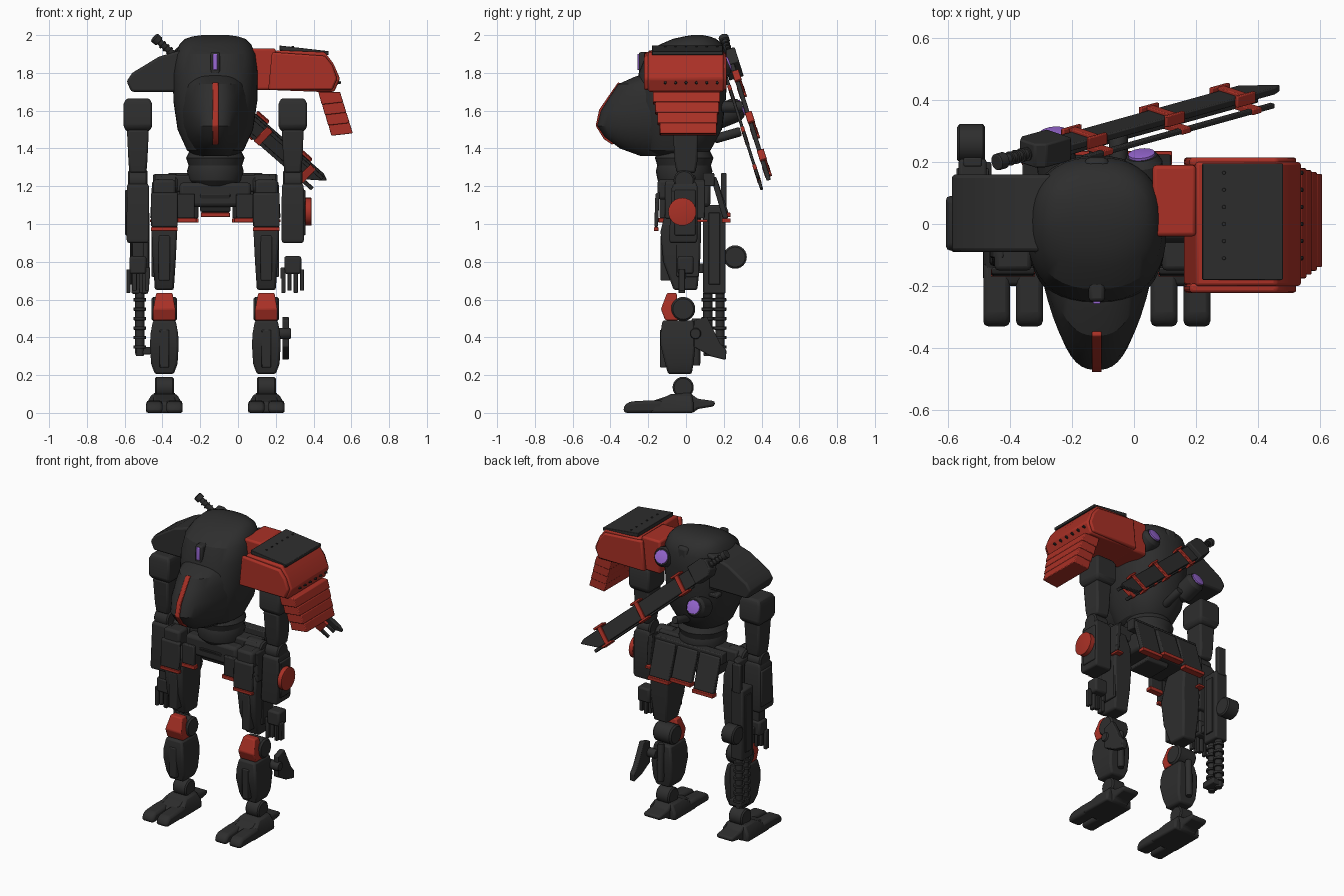
import bpy, bmesh, math
from mathutils import Vector, Matrix

CX = -0.12  # symmetry plane of the body


def material(name, col):
    m = bpy.data.materials.new(name)
    m.diffuse_color = (*col, 1)
    return m


DARK = material("charcoal", (0.027, 0.027, 0.027))
RED = material("armour_red", (0.40, 0.03, 0.019))
PURPLE = material("lens_purple", (0.32, 0.14, 0.66))


def finish(name, bm, mat, bevel=0.0, M=None):
    bmesh.ops.recalc_face_normals(bm, faces=bm.faces)
    me = bpy.data.meshes.new(name)
    bm.to_mesh(me)
    bm.free()
    o = bpy.data.objects.new(name, me)
    bpy.context.collection.objects.link(o)
    me.materials.append(mat)
    if M:
        o.matrix_world = M
    if bevel:
        b = o.modifiers.new("bevel", 'BEVEL')
        b.width, b.segments, b.limit_method = bevel, 2, 'ANGLE'
    return o


def loft(name, rings, mat, bevel=0.0, M=None):
    bm = bmesh.new()
    vs = [[bm.verts.new(p) for p in r] for r in rings]
    n = len(vs[0])
    for a, b in zip(vs, vs[1:]):
        for i in range(n):
            bm.faces.new((a[i], a[(i + 1) % n], b[(i + 1) % n], b[i]))
    bm.faces.new(vs[0])
    bm.faces.new(vs[-1])
    return finish(name, bm, mat, bevel, M)


def tower(name, cx, rows, mat=DARK, bevel=0.008):
    """Stacked rectangles: (z, half width, y front, y back)."""
    return loft(name, [[(cx - h, a, z), (cx + h, a, z), (cx + h, b, z), (cx - h, b, z)]
                       for z, h, a, b in rows], mat, bevel)


def box(name, x, y, z, mat=DARK, bevel=0.006, M=None):
    return loft(name, [[(x[0], y[0], k), (x[1], y[0], k), (x[1], y[1], k), (x[0], y[1], k)]
                       for k in z], mat, bevel, M)


def prism(name, axis, pts, lo, hi, mat=DARK, bevel=0.006, M=None):
    put = {'x': lambda p, k: (k, *p), 'y': lambda p, k: (p[0], k, p[1]), 'z': lambda p, k: (*p, k)}[axis]
    return loft(name, [[put(p, k) for p in pts] for k in (lo, hi)], mat, bevel, M)


def turned(name, a, b, profile, mat=DARK, n=24):
    """Lathe along a->b, profile of (fraction, radius)."""
    a, b = Vector(a), Vector(b)
    q = (b - a).to_track_quat('Z', 'Y').to_matrix().to_4x4()
    L = (b - a).length
    rings = [[(r * math.cos(i * math.tau / n), r * math.sin(i * math.tau / n), t * L) for i in range(n)]
             for t, r in profile]
    return loft(name, rings, mat, 0, Matrix.Translation(a) @ q)


def rod(name, a, b, r, mat=DARK, n=24):
    return turned(name, a, b, [(0, r * .85), (.08, r), (.92, r), (1, r * .85)], mat, n)


# Torso shell
def oval(z, w, yf, yb, n=40):
    c, h = (yf + yb) / 2, (yb - yf) / 2
    sp = lambda v: math.copysign(abs(v) ** .85, v)
    return [(CX + w * sp(math.cos(i * math.tau / n)), c + h * sp(math.sin(i * math.tau / n)), z) for i in range(n)]


loft("torso", [oval(*r) for r in (
    (1.35, .09, -.14, .08), (1.39, .15, -.22, .13), (1.5, .2, -.26, .19), (1.65, .222, -.27, .21),
    (1.8, .225, -.25, .22), (1.9, .213, -.21, .215), (1.95, .19, -.14, .195), (1.98, .16, -.07, .16),
    (1.993, .12, -.01, .125), (2.0, .07, .03, .09))], DARK)


# Pointed canopy
def bow(z, w, yf, yb, n=24):
    return [(CX + w * t, yf + (yb - yf) * abs(t) ** 2.7, z) for t in [2 * i / n - 1 for i in range(n + 1)]]


loft("canopy", [bow(*r) for r in (
    (1.36, .08, -.24, -.1), (1.40, .135, -.35, -.05), (1.46, .175, -.43, -.02), (1.52, .2, -.47, 0),
    (1.6, .212, -.45, 0), (1.68, .21, -.4, 0), (1.74, .2, -.36, 0), (1.78, .18, -.27, 0), (1.795, .14, -.22, 0))],
    DARK)
prism("canopy_stripe", 'x', [(-.36, 1.75), (-.46, 1.605), (-.478, 1.52), (-.435, 1.45), (-.39, 1.42), (-.36, 1.45),
                             (-.40, 1.6), (-.33, 1.74)], CX - .016, CX + .016, RED, .004)
box("brow_sensor", (CX - .026, CX + .026), (-.25, -.16), (1.79, 1.91), DARK, .012)
box("brow_lens", (CX - .012, CX + .012), (-.258, -.24), (1.815, 1.9), PURPLE, .004)
box("dorsal_ridge", (CX - .04, CX + .04), (.11, .215), (1.78, 1.95), DARK, .02)
for i in range(3):
    box("back_vent", (-.34, -.24), (.1, .155), (1.64 + i * .05, 1.665 + i * .05))

# Rear thrusters
for x, y, z in ((.025, .22, 1.85), (-.26, .29, 1.615)):
    d = Vector((-.1, .92, .37)).normalized()
    p = Vector((x, y, z))
    turned("thruster", p - d * .16, p, [(0, .045), (.2, .064), (.85, .064), (1, .05)])
    rod("thruster_lens", p - d * .01, p + d * .01, .043, PURPLE)
rod("back_nozzle", (CX, .15, 1.45), (CX, .29, 1.49), .025)

# Dark shoulder pad
prism("dark_shoulder", 'y', [(-.59, 1.755), (-.565, 1.70), (-.28, 1.70), (-.26, 1.93), (-.34, 1.91), (-.42, 1.885),
                             (-.56, 1.80)], -.09, .16, DARK, .012)

# Red shoulder pad
box("red_shoulder_link", (.06, .2), (-.04, .19), (1.71, 1.93), RED, .012)
prism("red_shoulder", 'y', [(.16, 1.71), (.2, 1.92), (.46, 1.91), (.505, 1.85), (.54, 1.77), (.51, 1.70),
                            (.42, 1.70)], -.2, .2, RED, .01)
for y in (-.222, .185):
    prism("red_shoulder_rim", 'y', [(.16, 1.71), (.18, 1.91), (.46, 1.89), (.5, 1.84), (.525, 1.77), (.5, 1.71)],
          y, y + .03, RED, .01)
prism("shoulder_top_plate", 'y', [(.22, 1.92), (.22, 1.945), (.48, 1.915), (.48, 1.895)], -.18, .195, DARK, .003)
for i in range(6):
    y = -.11 + i * .055
    rod("side_bolt", (.52, y, 1.745), (.545, y, 1.75), .007, DARK, 8)
    rod("top_bolt", (.29, y, 1.93), (.29, y, 1.942), .006, DARK, 8)
for i in range(4):  # overlapping lower plates
    x, z, k = .425 + i * .017, 1.70 - i * .055, i * .012
    prism("shoulder_lame", 'y', [(x, z), (x + .115, z), (x + .132, z - .055), (x + .018, z - .068)],
          -.175 + k, .18 - k * .5, RED, .005)

# Waist and hips
turned("waist", (CX, -.01, 1.2), (CX, -.01, 1.4),
       [(0, .11), (.15, .14), (.4, .15), (.55, .142), (.75, .155), (1, .13)])
box("hip_block", (CX - .19, CX + .19), (-.12, .13), (1.09, 1.22), DARK, .02)
box("hip_bar", (CX - .29, CX + .29), (-.05, .05), (1.17, 1.26), DARK, .012)
prism("crotch", 'x', [(-.13, 1.16), (.12, 1.16), (.08, 1.065), (-.09, 1.065)], CX - .08, CX + .08)
for k in (-1, 0, 1):
    x = CX + k * .165
    zz = 1.03 if k else 1.06
    prism("rear_skirt", 'x', [(.13, 1.25), (.16, 1.25), (.225, zz), (.195, zz)], x - .075, x + .075)
    box("rear_skirt_edge", (x - .077, x + .077), (.19, .236), (zz - .023, zz), RED, .003)
box("rear_belt", (CX - .25, CX + .25), (.09, .15), (1.2, 1.27))

# Legs and arms, both sides
for s in (-1, 1):
    def X(d):
        return CX + s * d

    def span(a, b):
        return sorted((X(a), X(b)))
    L, A = X(.27), X(.41)

    # legs
    rod("hip_joint", (X(.2), -.01, 1.21), (X(.33), -.01, 1.21), .056)
    tower("thigh", L, [(.65, .05, -.065, .06), (.8, .06, -.12, .075), (.96, .068, -.135, .08),
                       (1.1, .06, -.1, .08), (1.2, .045, -.05, .05)], DARK, .012)
    box("thigh_ridge", (L - .03, L + .03), (-.135, -.06), (.7, .94))
    box("thigh_side_box", span(.32, .338), (-.05, .07), (.72, .98))
    prism("front_skirt", 'x', [(-.14, 1.17), (-.162, 1.16), (-.168, .985), (-.148, .985)], L - .07, L + .07)
    box("skirt_mount", (L - .06, L + .06), (-.15, -.03), (1.13, 1.235), DARK, .015)
    box("front_skirt_edge", (L - .071, L + .071), (-.17, -.146), (.963, .983), RED, .003)
    prism("side_skirt", 'y', [(X(.3), 1.24), (X(.335), 1.22), (X(.345), 1.03), (X(.32), 1.03)], -.11, .1)
    box("inner_skirt", span(.11, .2), (-.14, -.11), (1.03, 1.16))
    box("inner_skirt_edge", span(.1, .2), (-.145, -.105), (1.008, 1.032), RED, .003)
    box("thigh_trim", span(.3, .346), (.05, .115), (1.01, 1.025), RED, .003)
    rod("knee_joint", (L - .068, -.015, .55), (L + .068, -.015, .55), .064)
    tower("knee_plate", L, [(.49, .06, -.11, -.04), (.55, .059, -.133, -.04), (.635, .043, -.1, -.05)], RED, .007)
    tower("shin", L, [(.205, .05, -.095, .03), (.26, .07, -.11, .04), (.36, .076, -.135, .05),
                      (.42, .073, -.135, .05), (.49, .06, -.125, .04)], DARK, .012)
    box("shin_ridge", (L - .025, L + .025), (-.138, -.08), (.24, .44))
    rod("calf_piston", (L, .055, .25), (L, .05, .5), .022)
    rod("ankle", (L - .05, -.015, .135), (L + .05, -.015, .135), .056)
    prism("foot", 'x', [(-.2, .0), (-.2, .055), (-.07, .1), (.02, .108), (.06, .075), (.155, .062), (.15, .035),
                        (.06, .02), (.04, 0)], L - .06, L + .06, DARK, .012)
    tower("foot_sides", L, [(0, .098, -.19, .04), (.05, .095, -.17, .04), (.1, .065, -.08, .03)], DARK, .012)
    for k in (-1, 1):
        prism("toe", 'x', [(-.33, 0), (-.33, .035), (-.30, .06), (-.2, .066), (-.12, .065), (-.12, 0)],
              L + k * .053 - .043, L + k * .053 + .043, DARK, .016)

    # arms
    tower("shoulder_joint", A, [(1.49, .06, -.06, .07), (1.515, .076, -.085, .09), (1.635, .076, -.085, .09),
                                (1.665, .062, -.07, .075)], DARK, .012)
    tower("upper_arm", A, [(1.27, .045, -.05, .05), (1.33, .05, -.06, .06), (1.5, .058, -.07, .065)], DARK, .012)
    rod("elbow", (A - .052, -.01, 1.23), (A + .052, -.01, 1.23), .056)
    tower("forearm", A, [(.9, .055, -.085, .055), (.92, .06, -.09, .06), (1.2, .058, -.075, .06),
                         (1.225, .045, -.05, .05)])
    box("forearm_guard", span(.455, .478), (-.06, .05), (.94, 1.18))
    if s < 0:
        box("wrist", (A - .03, A + .03), (-.04, .03), (.8, .91))
    box("palm", (A - .045, A + .045), (-.045, .04), (.735, .83), DARK, .012)
    for i in range(4):
        x = A - .05 + i * .033
        box("finger", (x - .011, x + .011), (-.04, -.005), (.635 + .012 * (i % 2), .76), DARK, .004)
    box("thumb", span(.345, .37), (-.04, .0), (.71, .77), DARK, .005)

# Round forearm shield and calf fin on one side
rod("forearm_disc", (.355, -.02, 1.065), (.39, -.02, 1.065), .074, RED)
prism("calf_fin", 'x', [(.04, .49), (.11, .51), (.18, .37), (.215, .33), (.21, .28), (.13, .30), (.04, .35)],
      .235, .27)
rod("fin_mount", (.18, .05, .42), (.28, .05, .42), .03)

# Rifle carried beside the other arm
box("rifle_body", (-.565, -.475), (.09, .21), (.63, 1.1), DARK, .01)
box("rifle_stock", (-.55, -.49), (.185, .215), (1.08, 1.27))
for x in (-.572, -.484):
    box("rifle_rail", (x, x + .016), (.12, .18), (.68, 1.06), DARK, .003)
rod("rifle_drum", (-.57, .26, .825), (-.48, .26, .825), .062)
box("rifle_grip", (-.54, -.5), (.0, .1), (.74, .79))
for y in (.115, .18):
    rod("rifle_barrel", (-.52, y, .3), (-.52, y, .66), .024)
    for i in range(6):
        rod("barrel_ring", (-.52, y, .34 + i * .05), (-.52, y, .358 + i * .05), .034, DARK, 16)
box("muzzle_block", (-.545, -.46), (.1, .2), (.31, .35))

# Sword slung across the back, in its own frame: length, width, thickness
P0 = Vector((-.44, .2, 1.985))
d = Vector((.9, .25, -.79)).normalized()
n = Vector((0, .953, .302))
w = n.cross(d).normalized()
S = Matrix.Translation(P0) @ Matrix((d, w, d.cross(w))).transposed().to_4x4()
prism("sword_blade", 'z', [(.24, -.05), (1.17, -.05), (1.205, -.035), (1.1, .05), (.24, .05)], -.012, .012, DARK, .004, S)
prism("sword_guard", 'z', [(.13, -.035), (.16, -.06), (.27, -.06), (.27, .06), (.16, .06), (.13, .035)],
      -.04, .04, DARK, .006, S)
rod("sword_grip", P0, P0 + d * .16, .017)
rod("sword_pommel", P0 - d * .005, P0 + d * .03, .027)
for i in range(4):
    rod("grip_ring", P0 + d * (.05 + i * .025), P0 + d * (.06 + i * .025), .023, DARK, 16)
for e in (-.05, .03):
    box("scabbard_rail", (.34, 1.17), (e, e + .02), (-.058, -.042), DARK, .003, S)
for t in (.38, .72, 1.03):
    box("sword_clip", (t - .015, t + .015), (-.065, .065), (.01, .022), RED, .003, S)
    for e in (-.068, .054):
        box("clip_flange", (t - .04, t + .04), (e, e + .014), (-.014, .024), RED, .003, S)
    box("rail_band", (t + .04, t + .08), (-.053, .053), (-.06, -.04), RED, .003, S)
rod("scabbard_mount", (-.05, .12, 1.62), (-.05, .3, 1.62), .03)

# Smooth round parts, keep edges crisp
for o in bpy.data.objects:
    o.select_set(True)
    bpy.context.view_layer.objects.active = o
bpy.ops.object.shade_smooth_by_angle()
